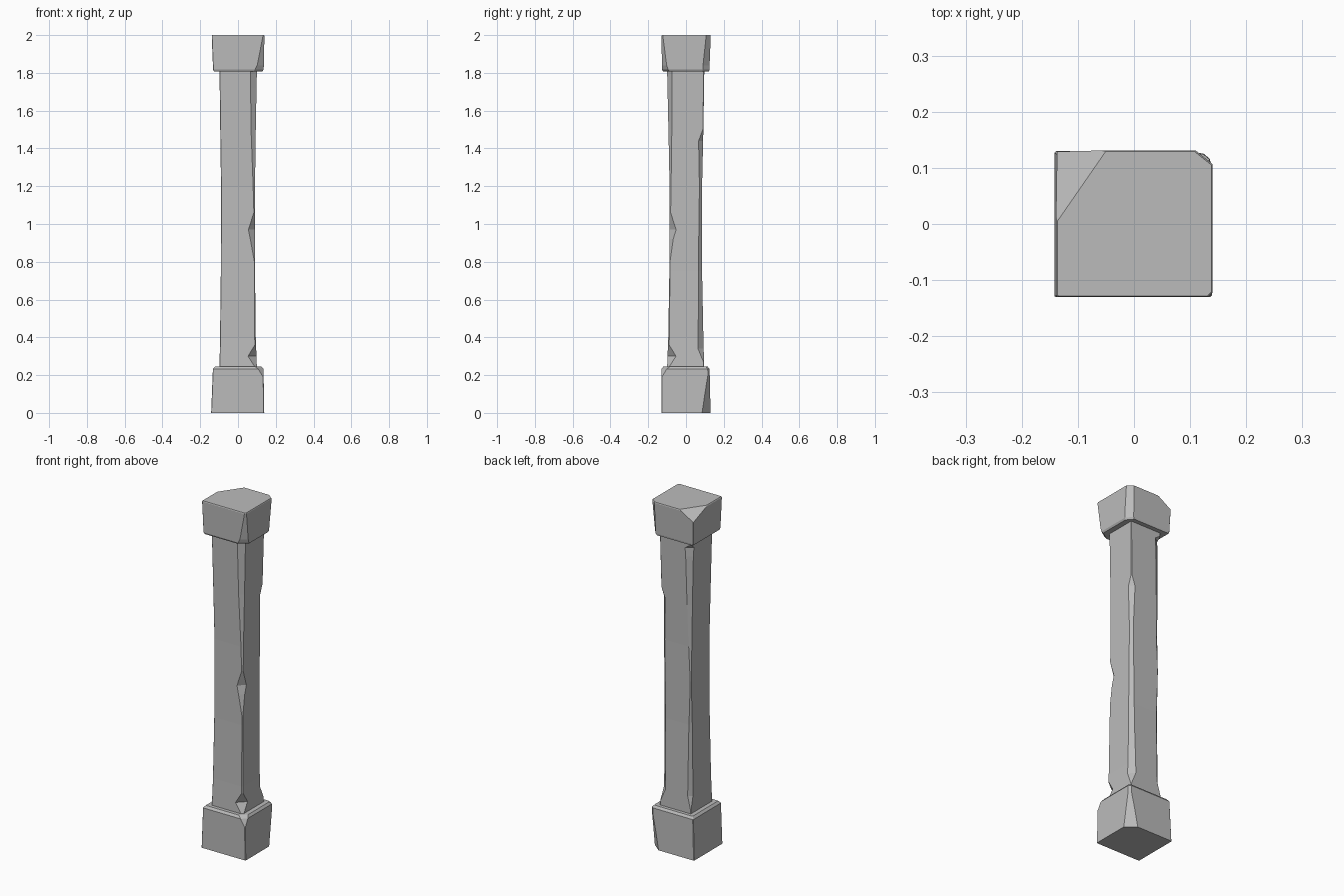
import bpy, bmesh
from mathutils import Vector

cube = bpy.data.objects.get("Cube")
if cube:
    bpy.data.objects.remove(cube, do_unlink=True)

stone = bpy.data.materials.new("grey_stone")
stone.use_nodes = True
GREY = (0.5, 0.5, 0.5, 1)
stone.diffuse_color = GREY
stone.node_tree.nodes["Principled BSDF"].inputs["Base Color"].default_value = GREY


def sample(keys, z):
    """Straight-line blend of the values in a height-sorted list."""
    if z <= keys[0][0]:
        return keys[0][1:]
    for a, b in zip(keys, keys[1:]):
        if z <= b[0]:
            t = (z - a[0]) / (b[0] - a[0])
            return [p + (q - p) * t for p, q in zip(a[1:], b[1:])]
    return keys[-1][1:]


def worn_block(name, sides, wear, cut=None):
    """Square block lofted up z; each corner is chipped by its own wear list.
    sides: (z, left, right, front, back); wear: corner -> (z, chip in x, chip in y)."""
    heights = sorted({k[0] for keys in [sides, *wear.values()] for k in keys})
    bm = bmesh.new()
    rings = []
    for z in heights:
        x0, x1, y0, y1 = sample(sides, z)
        ring = []
        for sx, sy in ((-1, -1), (1, -1), (1, 1), (-1, 1)):
            dx, dy = sample(wear.get((sx, sy), [(0, 0.002, 0.002)]), z)
            x, y = (x1 if sx > 0 else x0), (y1 if sy > 0 else y0)
            pair = [(x, y - sy * dy, z), (x - sx * dx, y, z)]
            ring += pair if sx == sy else pair[::-1]
        rings.append([bm.verts.new(p) for p in ring])
    for low, high in zip(rings, rings[1:]):
        for i in range(8):
            j = (i + 1) % 8
            bm.faces.new((low[i], low[j], high[j], high[i]))
    bm.faces.new(rings[0][::-1])
    bm.faces.new(rings[-1])
    if cut:
        # Broken corner: slice along a plane and close the hole
        a, b, c = map(Vector, cut)
        normal = (b - a).cross(c - a)
        if normal.z < 0:
            normal.negate()
        geom = bm.verts[:] + bm.edges[:] + bm.faces[:]
        res = bmesh.ops.bisect_plane(bm, geom=geom, plane_co=a, plane_no=normal, clear_outer=True)
        rim = [e for e in res["geom_cut"] if isinstance(e, bmesh.types.BMEdge)]
        bmesh.ops.holes_fill(bm, edges=rim)
    bmesh.ops.recalc_face_normals(bm, faces=bm.faces[:])
    mesh = bpy.data.meshes.new(name)
    bm.to_mesh(mesh)
    bm.free()
    mesh.materials.append(stone)
    obj = bpy.data.objects.new(name, mesh)
    bpy.context.collection.objects.link(obj)
    return obj


FRONT_LEFT, BACK_LEFT, BACK_RIGHT = (1, -1), (1, 1), (-1, 1)

# Foot block, with a softened top rim
worn_block("base",
           [(0, -.142, .139, -.13, .13), (.232, -.133, .135, -.13, .125), (.245, -.122, .125, -.12, .115)],
           {FRONT_LEFT: [(0, .003, .003), (.19, .003, .003), (.245, .035, .035)],
            BACK_LEFT: [(0, .055, .045), (.1, .035, .028), (.2, .012, .01)],
            BACK_RIGHT: [(0, .003, .003)]})

# Slightly waisted shaft with chipped edges
worn_block("shaft",
           [(.24, -.098, .1, -.1, .096), (.4, -.095, .094, -.094, .092), (.75, -.091, .09, -.088, .085),
            (1.2, -.09, .09, -.087, .085), (1.5, -.094, .094, -.093, .092), (1.815, -.098, .1, -.1, .097)],
           {FRONT_LEFT: [(.24, .008, .008), (.3, .045, .045), (.36, .006, .006), (.8, .003, .003),
                         (.92, .025, .02), (.97, .035, .035), (1.06, .006, .006), (1.2, .01, .008),
                         (1.5, .025, .018), (1.8, .034, .025)],
            BACK_LEFT: [(.27, .003, .003), (.34, .03, .03), (.6, .022, .022), (1.2, .014, .014),
                        (1.44, .024, .024), (1.5, .003, .003)],
            BACK_RIGHT: [(.27, .003, .003), (.34, .02, .02), (.7, .014, .014), (1.0, .004, .004),
                         (1.3, .018, .012), (1.72, .032, .024), (1.77, .036, .03), (1.79, .006, .006)]})

# Head block, with one top corner broken off
worn_block("capital",
           [(1.808, -.128, .13, -.122, .122), (1.818, -.132, .136, -.127, .124), (1.995, -.139, .14, -.13, .131),
            (2, -.136, .138, -.128, .129)],
           {FRONT_LEFT: [(1.808, .05, .035), (1.84, .035, .025), (2, .007, .007)],
            BACK_LEFT: [(1.808, .03, .035), (1.84, .03, .035), (2, .03, .024)]},
           cut=((-.14, 0, 2), (-.05, .13, 2), (-.14, .13, 1.945)))
